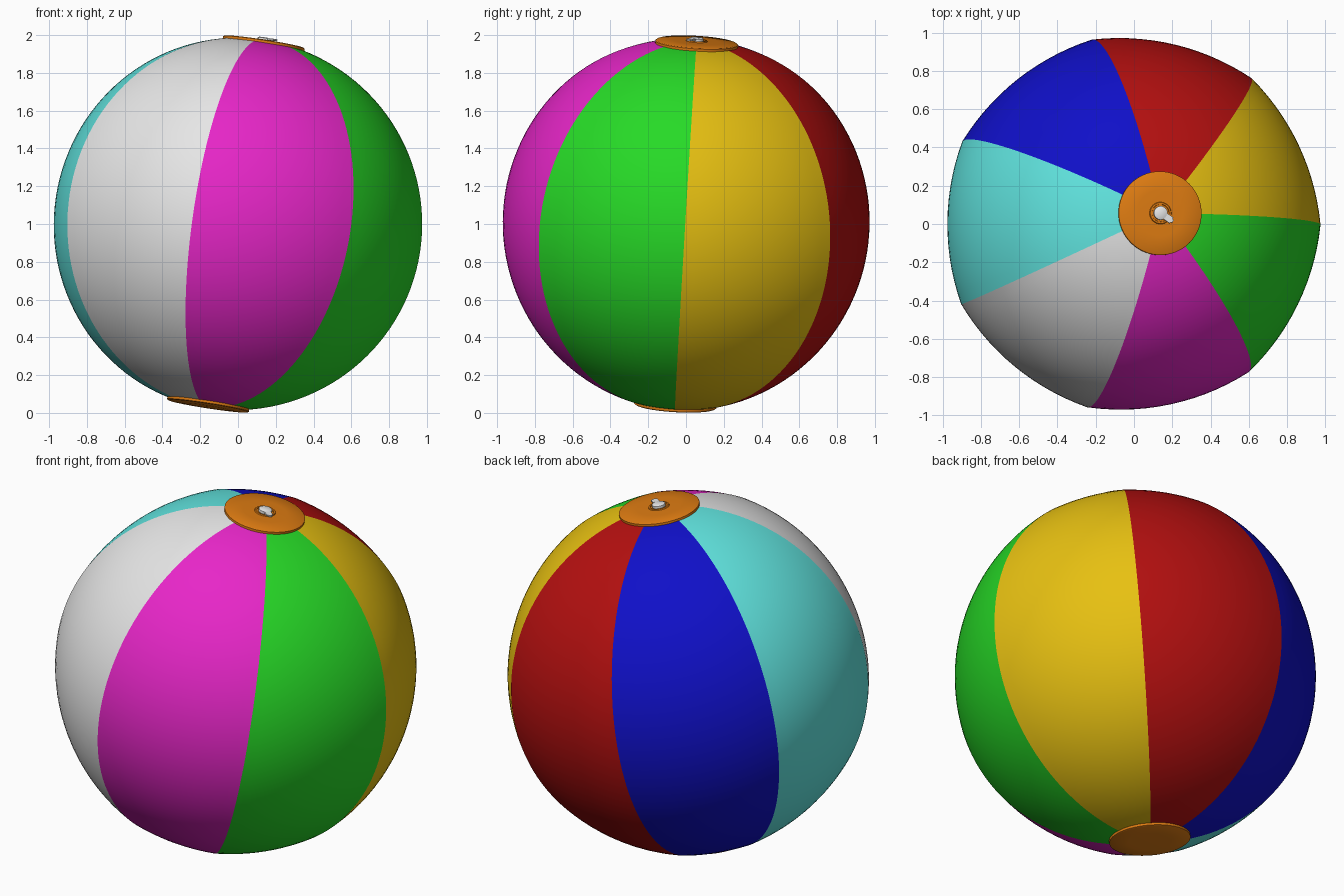
import bpy, bmesh, math
from mathutils import Vector, Matrix

if "Cube" in bpy.data.objects:
    bpy.data.objects.remove(bpy.data.objects["Cube"])

R, SQUASH, GORES = 0.986, 0.0223, 7
STEP = 2 * math.pi / GORES
SEAM = math.radians(-0.5)

# Ball frame: tilted axis through the two end caps
axis = Vector((0.152, 0.058, 0.987)).normalized()
FRAME = (Matrix.Translation((-0.011, 0, 1.0))
         @ Vector((0, 0, 1)).rotation_difference(axis).to_matrix().to_4x4())


def material(name, rgb):
    m = bpy.data.materials.new(name)
    m.diffuse_color = (*rgb, 1)
    m.use_nodes = True
    m.node_tree.nodes["Principled BSDF"].inputs["Base Color"].default_value = m.diffuse_color
    return m


def finish(bm, name, mat, matrix=Matrix.Identity(4), angle=35):
    bmesh.ops.recalc_face_normals(bm, faces=bm.faces)
    me = bpy.data.meshes.new(name)
    bm.to_mesh(me)
    bm.free()
    me.shade_smooth()
    me.set_sharp_from_angle(angle=math.radians(angle))
    me.materials.append(mat)
    ob = bpy.data.objects.new(name, me)
    bpy.context.collection.objects.link(ob)
    ob.matrix_world = FRAME @ matrix
    return ob


def lathe(name, profile, mat, matrix=Matrix.Identity(4), segments=64):
    bm = bmesh.new()
    vs = [bm.verts.new((r, 0, z)) for r, z in profile]
    edges = [bm.edges.new(p) for p in zip(vs, vs[1:])]
    bmesh.ops.spin(bm, geom=vs + edges, cent=(0, 0, 0), axis=(0, 0, 1),
                   angle=2 * math.pi, steps=segments, use_merge=True)
    bmesh.ops.remove_doubles(bm, verts=bm.verts, dist=1e-5)
    return finish(bm, name, mat, matrix)


def gore(name, index, mat, nu=14, nv=56):
    """One ball panel, slightly flattened between its two seams."""
    start = math.asin(0.2 / R)
    bm = bmesh.new()
    rows = []
    for j in range(nv + 1):
        th = start + (math.pi - 2 * start) * j / nv
        row = []
        for i in range(nu + 1):
            t = 2 * i / nu - 1
            phi = SEAM + STEP * (index + i / nu)
            r = R * math.sin(th) * (1 - SQUASH * (1 - t * t))
            row.append(bm.verts.new((r * math.cos(phi), r * math.sin(phi), R * math.cos(th))))
        rows.append(row)
    for a, b in zip(rows, rows[1:]):
        for i in range(nu):
            bm.faces.new((a[i], b[i], b[i + 1], a[i + 1]))
    ob = finish(bm, name, mat)
    # make sure the open panel faces outward
    p = ob.data.polygons[len(ob.data.polygons) // 2]
    if p.normal.dot(p.center) < 0:
        ob.data.flip_normals()


# Coloured panels, counter-clockwise seen from above
white = material("white", (0.8, 0.8, 0.8))
panels = [("yellow", (0.83, 0.55, 0.006)), ("red", (0.46, 0.005, 0.005)),
          ("blue", (0.005, 0.005, 0.58)), ("turquoise", (0.12, 0.79, 0.75)),
          ("white", None), ("magenta", (0.83, 0.02, 0.6)),
          ("green", (0.02, 0.7, 0.02))]
for k, (colour, rgb) in enumerate(panels):
    gore(colour + "_panel", k, material(colour, rgb) if rgb else white)

# End caps
orange = material("orange", (0.73, 0.2, 0.006))
cap = [(0, 0.982), (0.12, 0.981), (0.213, 0.977), (0.219, 0.973), (0.219, 0.960), (0.19, 0.958)]
lathe("top_cap", cap, orange)
lathe("bottom_cap", cap, orange, Matrix.Rotation(math.pi, 4, 'X'))

# Valve: collar, plug and pull tab
lathe("valve_collar", [(0.044, 0.979), (0.046, 0.987), (0.055, 0.987), (0.059, 0.979)], orange, segments=32)
lathe("valve_plug", [(0, 1.0), (0.030, 1.0), (0.036, 0.996), (0.036, 0.978)], white, segments=32)
bm = bmesh.new()
bmesh.ops.create_cube(bm, size=1, matrix=Matrix.Diagonal((0.055, 0.036, 0.009, 1)))
bmesh.ops.bevel(bm, geom=[e for e in bm.edges if abs(e.verts[0].co.z - e.verts[1].co.z) > 0.005],
                offset=0.009, segments=3, affect='EDGES')
finish(bm, "valve_tab", white,
       Matrix.Rotation(math.radians(-35), 4, 'Z') @ Matrix.Translation((0.05, 0, 0.994)))
